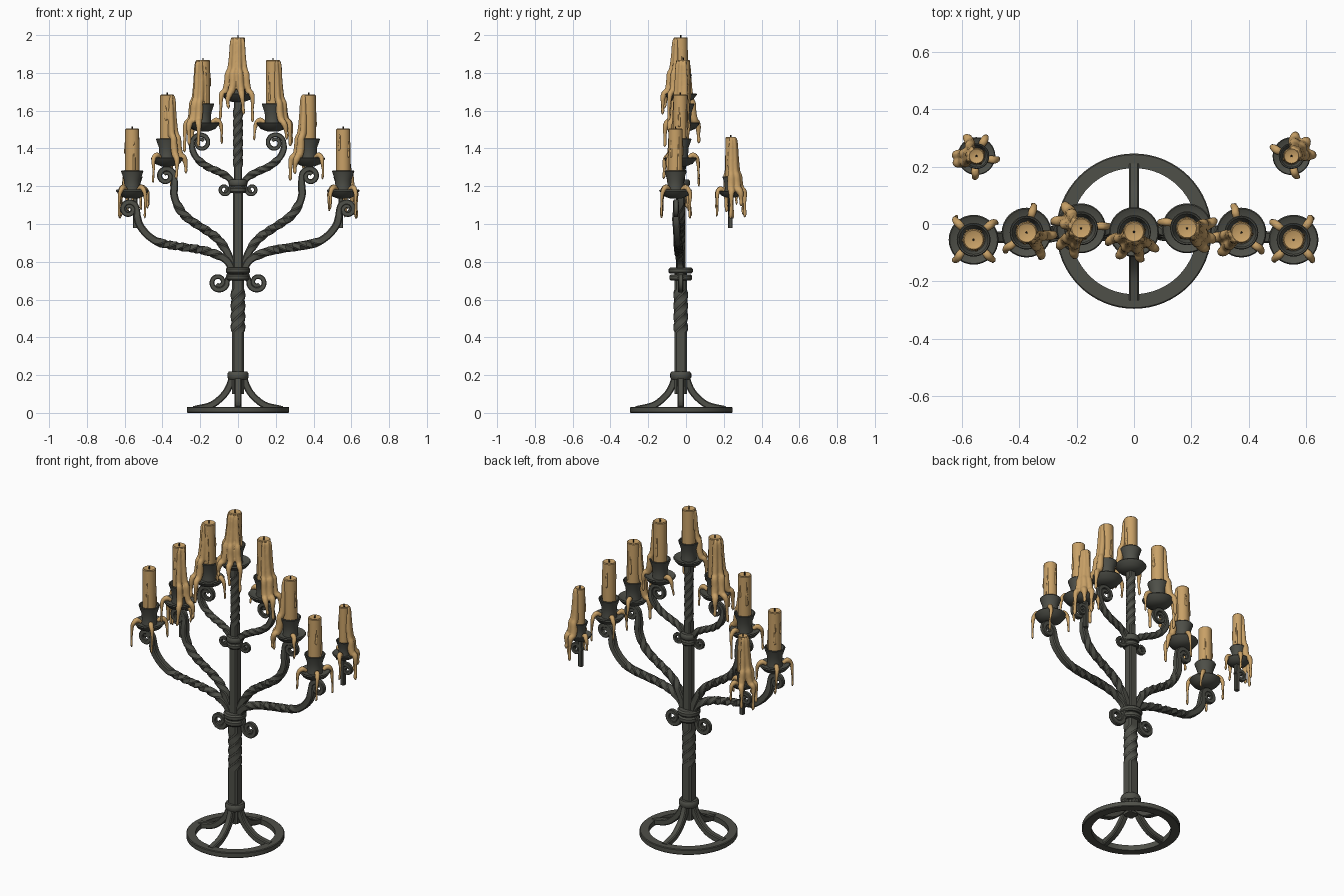
import bpy, bmesh, math, random
from mathutils import Vector, Matrix

if "Cube" in bpy.data.objects:
    bpy.data.objects.remove(bpy.data.objects["Cube"])

random.seed(4)
PY = -0.028          # depth of the central post


def material(name, rgb):
    m = bpy.data.materials.new(name)
    m.diffuse_color = (*rgb, 1)
    m.use_nodes = True
    m.node_tree.nodes["Principled BSDF"].inputs["Base Color"].default_value = m.diffuse_color
    return m


IRON = material("dark_iron", (0.078, 0.080, 0.066))
WAX = material("tan_wax", (0.58, 0.355, 0.135))
WICK = material("burnt_wick", (0.02, 0.017, 0.012))


def finish(bm, name, mat, angle=35):
    bmesh.ops.recalc_face_normals(bm, faces=bm.faces)
    me = bpy.data.meshes.new(name)
    bm.to_mesh(me)
    bm.free()
    me.materials.append(mat)
    me.polygons.foreach_set("use_smooth", [True] * len(me.polygons))
    me.set_sharp_from_angle(angle=math.radians(angle))
    ob = bpy.data.objects.new(name, me)
    bpy.context.collection.objects.link(ob)
    return ob


def spline(pts, sub=6):
    """Catmull-Rom through 4D points (x, y, z, half width)."""
    p = [Vector(q) for q in pts]
    p = [2 * p[0] - p[1]] + p + [2 * p[-1] - p[-2]]
    out = []
    for a, b, c, d in zip(p, p[1:], p[2:], p[3:]):
        for i in range(sub):
            t = i / sub
            out.append(0.5 * (2 * b + (c - a) * t + (2 * a - 5 * b + 4 * c - d) * t * t
                              + (3 * b - a - 3 * c + d) * t ** 3))
    return out + [p[-2]]


def section(n, corner):
    """n-sided round section, or a chamfered square when corner is True."""
    if corner:
        return [(sx * (1 if f else .7), sy * (.7 if f else 1))
                for sx, sy, f in ((1, 1, 1), (1, 1, 0), (-1, 1, 0), (-1, 1, 1),
                                  (-1, -1, 1), (-1, -1, 0), (1, -1, 0), (1, -1, 1))]
    return [(math.cos(2 * math.pi * k / n), math.sin(2 * math.pi * k / n)) for k in range(n)]


SQUARE, ROUND = section(8, True), section(10, False)


def sweep(bm, path, side, sec=SQUARE, twist=(0, 1, 0)):
    """Sweep a section along a path; twist = (start, end, turns) by length."""
    side = Vector(side)
    pos = [q.to_3d() for q in path]
    dist = [0]
    for a, b in zip(pos, pos[1:]):
        dist.append(dist[-1] + (b - a).length)
    rings = []
    for i, q in enumerate(path):
        tan = (pos[min(i + 1, len(pos) - 1)] - pos[max(i - 1, 0)]).normalized()
        n = tan.cross(side).normalized()
        b = n.cross(tan)
        k = min(1, max(0, (dist[i] / dist[-1] - twist[0]) / (twist[1] - twist[0])))
        rot = Matrix.Rotation(k * twist[2] * 2 * math.pi, 3, tan)
        rings.append([bm.verts.new(pos[i] + rot @ (n * u + b * v) * max(q.w, .002))
                      for u, v in sec])
    m = len(sec)
    for r, s in zip(rings, rings[1:]):
        for j in range(m):
            bm.faces.new((r[j], r[(j + 1) % m], s[(j + 1) % m], s[j]))
    bm.faces.new(rings[0])
    bm.faces.new(rings[-1][::-1])


def bar(name, pts, side=(0, 1, 0), twist=(0, 1, 0), sub=6):
    bm = bmesh.new()
    sweep(bm, spline(pts, sub), side, SQUARE, twist)
    return finish(bm, name, IRON)


def lathe(name, profile, at, mat, n=32, closed=False):
    bm = bmesh.new()
    rings = [[bm.verts.new((at[0] + r * math.cos(2 * math.pi * k / n),
                            at[1] + r * math.sin(2 * math.pi * k / n), at[2] + z))
              for k in range(n)] for r, z in profile]
    for a, b in list(zip(rings, rings[1:])) + ([(rings[-1], rings[0])] if closed else []):
        for k in range(n):
            bm.faces.new((a[k], a[(k + 1) % n], b[(k + 1) % n], b[k]))
    bmesh.ops.remove_doubles(bm, verts=bm.verts, dist=1e-5)
    return finish(bm, name, mat)


def scroll_bar(name, s, stem, y_end, w, centre, r, start, turns, twist=(0, 1, 0)):
    """Stem of (x, z) points that runs into a spiral; s = -1 mirrors it."""
    pts = [(x * s, PY + (y_end - PY) * min(1, i / max(1, len(stem) - 1)), z, w)
           for i, (x, z) in enumerate(stem)]
    n = int(abs(turns) * 12)
    for i in range(n + 1):
        t = i / n
        a = math.radians(start) + turns * 2 * math.pi * t
        q = r * (1 - .68 * t)
        pts.append((s * (centre[0] + q * math.cos(a)), y_end, centre[1] + q * math.sin(a), w * (.75 - .2 * t)))
    bar(name, pts, (0, 1, 0), twist)


# Base ring and four curved feet
lathe("base_ring", [(.22, 0), (.268, 0), (.271, .004), (.271, .028), (.267, .032), (.22, .032)],
      (0, -.025, 0), IRON, 64, True)
for k in range(4):
    c, s = round(math.cos(k * math.pi / 2)), round(math.sin(k * math.pi / 2))
    prof = [(.03, .215), (.036, .17), (.06, .115), (.1, .07), (.15, .038), (.235, .018)]
    bar(f"foot_{k + 1}", [(c * r, PY + s * r, z, .018) for r, z in prof], (-s, c, 0))

# Central post with two twisted stretches
for name, z0, z1, w, tw in (("lower_post", .1, .75, .032, (.5, .85, 1)), ("middle_post", .72, 1.22, .026, (0, 1, 0)),
                            ("upper_post", 1.18, 1.66, .022, (.25, .9, 1.5))):
    bar(name, [(0, PY, z0 + (z1 - z0) * i / 8, w) for i in range(9)], (0, 1, 0), tw)

# Wrapped collars
for name, z0, h, r in (("foot_collar", .178, .04, .056), ("lower_collar_a", .7, .033, .06),
                       ("lower_collar_b", .737, .033, .064), ("upper_collar_a", 1.165, .03, .045),
                       ("upper_collar_b", 1.2, .035, .049)):
    lathe(name, [(0, 0), (r * .88, 0), (r, h * .25), (r, h * .75), (r * .88, h), (0, h)],
          (0, PY, z0), IRON, 20)

# Mirrored arms and scrolls
LOW = [(.03, .74), (.05, .795), (.1, .832), (.19, .862), (.39, .895), (.465, .93), (.515, .985), (.532, 1.03)]
MID = [(.02, .74), (.04, .81), (.075, .88), (.13, .94), (.265, 1.03), (.315, 1.09), (.338, 1.15), (.337, 1.2)]
TOP = [(.018, 1.2), (.05, 1.245), (.1, 1.275), (.165, 1.305), (.215, 1.345), (.24, 1.39)]
for s, tag in ((-1, "left"), (1, "right")):
    scroll_bar(f"{tag}_lower_arm", s, LOW, -.053, .02, (.578, 1.078), .043, 180, -1.4, (.12, .5, 1.5 * s))
    scroll_bar(f"{tag}_middle_arm", s, MID, PY, .02, (.381, 1.253), .045, 185, -1.4, (.15, .55, 1.5 * s))
    scroll_bar(f"{tag}_upper_arm", s, TOP, -.015, .017, (.195, 1.43), .048, 0, 1.4, (.1, .4, s))
    # downward scrolls at both collars
    scroll_bar(f"{tag}_lower_scroll", s, [(.035, .77), (.04, .735)], PY, .019, (.103, .692), .047, 170, 1.4)
    scroll_bar(f"{tag}_upper_scroll", s, [(.025, 1.225), (.03, 1.205)], PY, .014, (.072, 1.183), .03, 170, 1.3)
    # short unattached scroll under the rear candle
    bar(f"{tag}_rear_stem", [(s * .545, .235, z, .012) for z in (.98, 1.06, 1.15)])
    scroll_bar(f"{tag}_rear_scroll", s, [], .235, .016, (.572, 1.08), .034, 180, -1.3)


def wax_drips(name, x, y, pan, top, s, heading, spread, full, short):
    """Runs of wax merged into one melted skin: full runs fan around the
    heading, short ones hang from the rest of the pan edge."""
    bm = bmesh.new()

    def run(angle, prof):
        a = math.radians(angle)
        pts = []
        for r, z, w in prof:
            pts.append((x + r * s * math.cos(a), y + r * s * math.sin(a), z, w))
            a += random.uniform(-.06, .06)
        sweep(bm, spline(pts, 4), (-math.sin(a), math.cos(a), 0), ROUND)

    rim = pan + .147 * s
    for i in range(full + short):
        if i < full:
            angle, w = heading + spread * (i - (full - 1) / 2), random.uniform(.016, .02)
        else:
            gap = (360 - spread * full) / max(short, 1)
            angle, w = heading + spread * full / 2 + gap * (i - full + .5), .0135
        hang = random.uniform(.02, .1)
        edge = [(.07, pan + .06 * s, w * 1.1), (.088, pan + .046 * s, w), (.097, pan + .022 * s, w * .8),
                (.099, pan - hang * .4, w * .5), (.1, pan - hang, w * .55), (.1, pan - hang - .016, .003)]
        if i < full:
            run(angle, [(.03, top - .004, w * .5), (.037, top - .03, w * .6), (.038, (top + rim) / 2, w * .85),
                        (.046, rim + .03, w * .95), (.058, rim, w * 1.05), (.06, pan + .1 * s, w * 1.15)] + edge)
        else:
            run(angle, [(.045, pan + .045 * s, w * .8)] + edge)
    # thin runs that stop on the candle side
    for k in range(4):
        z = top - random.uniform(.005, .05)
        e = max(rim, z - random.uniform(.08, .2))
        run(random.uniform(0, 90) + 90 * k, [(.034, z, .004), (.035, (z + e) / 2, .0065),
                                            (.036, e, .008), (.035, e - .01, .003)])
    ob = finish(bm, name, WAX)
    mod = ob.modifiers.new("melt", "REMESH")
    mod.mode, mod.voxel_size, mod.use_smooth_shade = "VOXEL", .005, True
    sm = ob.modifiers.new("soften", "SMOOTH")
    sm.factor, sm.iterations = .5, 2
    me = bpy.data.meshes.new_from_object(ob.evaluated_get(bpy.context.evaluated_depsgraph_get()))
    ob.modifiers.clear()
    ob.data = me
    if not me.materials:
        me.materials.append(WAX)


# Candles: name, x, y, pan height, candle top, scale, then wax heading, spread, full runs, short runs
CANDLES = [
    ("left_outer", -.56, -.055, 1.135, 1.505, 1, 0, 0, 0, 4),
    ("right_outer", .557, -.055, 1.135, 1.505, 1, 180, 0, 0, 4),
    ("left_middle", -.375, -.03, 1.305, 1.685, 1, -35, 34, 2, 2),
    ("right_middle", .375, -.03, 1.305, 1.685, 1, -150, 30, 2, 2),
    ("left_inner", -.185, -.015, 1.49, 1.868, 1, -170, 40, 4, 1),
    ("right_inner", .185, -.015, 1.49, 1.868, 1, -20, 36, 3, 1),
    ("centre", 0, PY, 1.645, 1.988, 1, -100, 38, 4, 0),
    ("left_rear", -.55, .237, 1.14, 1.46, .76, 165, 38, 3, 3),
    ("right_rear", .55, .237, 1.14, 1.46, .76, 40, 38, 3, 2)]
CUP = [(0, 0), (.03, 0), (.066, .014), (.087, .041), (.083, .047), (.06, .036), (.043, .036),
       (.041, .06), (.044, .1), (.059, .144), (.056, .148), (.051, .146), (.04, .115), (0, .115)]
for tag, x, y, pan, top, s, *wax in CANDLES:
    h = top - pan
    lathe(tag + "_cup_and_pan", [(r * s, z * s) for r, z in CUP], (x, y, pan), IRON)
    lathe(tag + "_candle", [(0, .1 * s), (.038 * s, .1 * s), (.037 * s, h - .004), (.033 * s, h),
                            (.026 * s, h - .003), (0, h - .006)], (x, y, pan), WAX, 24)
    lathe(tag + "_wick", [(0, h - .01), (.004, h - .01), (.003, h + .012), (0, h + .012)], (x, y, pan), WICK, 8)
    wax_drips(tag + "_wax_drips", x, y, pan, top, s, *wax)
